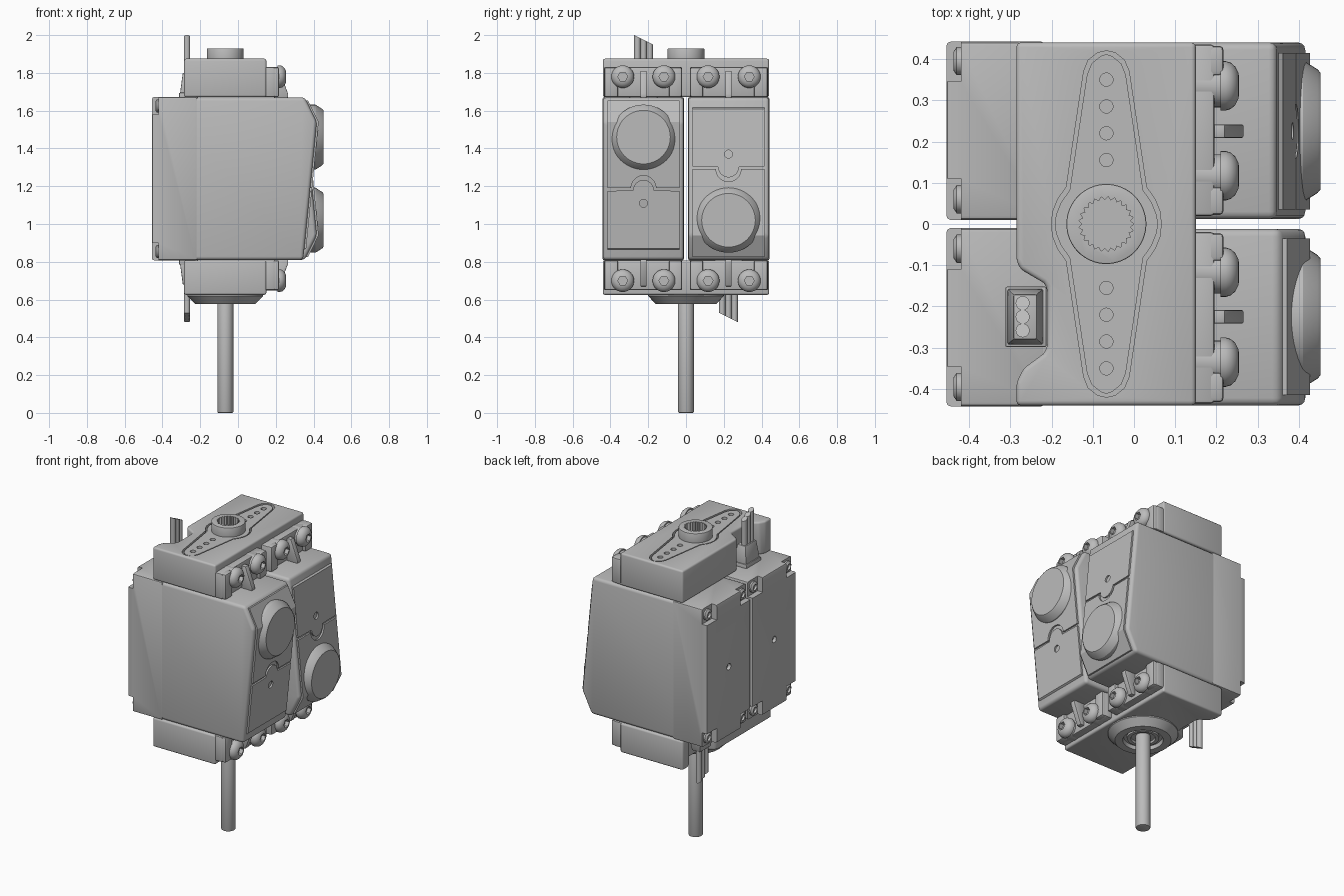
import bpy, bmesh
from math import pi, cos, sin, radians
from mathutils import Matrix, Vector

cube = bpy.data.objects.get("Cube")
if cube:
    bpy.data.objects.remove(cube, do_unlink=True)

grey = bpy.data.materials.new("plain grey")
grey.use_nodes = True
grey.diffuse_color = (0.5, 0.5, 0.5, 1)
grey.node_tree.nodes["Principled BSDF"].inputs["Base Color"].default_value = (0.5, 0.5, 0.5, 1)

AXIS_X = -0.067                     # shaft and horn axis
SERVO_Y = -0.225                    # middle of the first servo
FLIP = Matrix.Translation((0, 0, 2.48)) @ Matrix.Rotation(pi, 4, 'X')
parts = []


def finish(name, bm, bevel=0, segments=2):
    bmesh.ops.recalc_face_normals(bm, faces=bm.faces)
    if bevel:
        edges = [e for e in bm.edges if e.calc_face_angle(0) > radians(25)]
        bmesh.ops.bevel(bm, geom=edges, offset=bevel, segments=segments,
                        profile=0.5, affect='EDGES', clamp_overlap=True)
    mesh = bpy.data.meshes.new(name)
    bm.to_mesh(mesh)
    bm.free()
    mesh.materials.append(grey)
    obj = bpy.data.objects.new(name, mesh)
    bpy.context.collection.objects.link(obj)
    parts.append(obj)
    return obj


def place(axis, u, v, w):
    return {'x': (w, u, v), 'y': (u, w, v), 'z': (u, v, w)}[axis]


def prism_bm(outline, lo, hi, axis):
    bm = bmesh.new()
    low = [bm.verts.new(place(axis, u, v, lo)) for u, v in outline]
    high = [bm.verts.new(place(axis, u, v, hi)) for u, v in outline]
    bm.faces.new(low)
    bm.faces.new(high)
    for i in range(len(low)):
        j = (i + 1) % len(low)
        bm.faces.new((low[i], low[j], high[j], high[i]))
    return bm


def prism(name, outline, lo, hi, axis, bevel=0, segments=2):
    return finish(name, prism_bm(outline, lo, hi, axis), bevel, segments)


def box(name, x, y, z, bevel=0):
    return prism(name, [(x[0], y[0]), (x[1], y[0]), (x[1], y[1]), (x[0], y[1])], *z, 'z', bevel)


def arc(u, v, r, start=0, end=2 * pi, n=32, closed=False):
    steps = n if closed else n - 1
    return [(u + r * cos(start + (end - start) * i / steps),
             v + r * sin(start + (end - start) * i / steps)) for i in range(n)]


def rod(name, u, v, r, lo, hi, axis, n=24, bevel=0):
    return prism(name, arc(u, v, r, n=n, closed=True), lo, hi, axis, bevel)


def lathe(name, profile, u, v, axis, n=48):
    """Revolve (radius, height) points about a line parallel to an axis."""
    bm = bmesh.new()
    rings = [[bm.verts.new(place(axis, a, b, h)) for a, b in arc(u, v, r, n=n, closed=True)]
             for r, h in profile]
    for a, b in zip(rings, rings[1:]):
        for i in range(n):
            j = (i + 1) % n
            bm.faces.new((a[i], a[j], b[j], b[i]))
    bm.faces.new(rings[0])
    bm.faces.new(rings[-1])
    return finish(name, bm)


def cut(obj, *tools):
    for tool in tools:
        mod = obj.modifiers.new("cut", 'BOOLEAN')
        mod.object, mod.solver = tool, 'EXACT'
    graph = bpy.context.evaluated_depsgraph_get()
    mesh = bpy.data.meshes.new_from_object(obj.evaluated_get(graph))
    obj.modifiers.clear()
    obj.data = mesh
    for tool in tools:
        parts.remove(tool)
        bpy.data.objects.remove(tool, do_unlink=True)


def front_x(z):
    """Front surface of the servo: a long slope and a short one above it."""
    return 0.345 + (z - 0.81) / 0.73 * 0.072 if z <= 1.54 else 0.417 - (z - 1.54) / 0.13 * 0.064


def plate(name, outline):
    bm = prism_bm(outline, -0.03, 0.01, 'x')
    bmesh.ops.bisect_plane(bm, geom=bm.verts[:] + bm.edges[:] + bm.faces[:],
                           plane_co=Vector((0, 0, 1.54)), plane_no=Vector((0, 0, 1)))
    for v in bm.verts:
        if v.co.x > 0 and v.co.z < 0.86:
            v.co.z += 0.025
        v.co.x += front_x(v.co.z)
    return finish(name, bm)


def servo(side):
    # Case and back cover
    profile = [(-0.42, 0.81), (front_x(0.81), 0.81), (front_x(1.54), 1.54),
               (front_x(1.67), 1.67), (-0.42, 1.67)]
    prism(side + "_case", profile, -0.44, -0.012, 'y', 0.018, 3)
    cover = box(side + "_back_cover", (-0.455, -0.215), (-0.442, -0.01), (0.808, 1.672), 0.01)
    tools = [rod("hole", SERVO_Y, 1.24, 0.02, -0.5, -0.435, 'x')]
    for y, out in ((-0.395, -1), (-0.06, 1)):
        for z, up in ((0.855, -1), (1.625, 1)):
            ys, zs = sorted((y - out * 0.05, y + out * 0.06)), sorted((z - up * 0.045, z + up * 0.06))
            tools.append(box("notch", (-0.5, -0.42), ys, zs))
            lathe(side + "_case_screw", [(0.034, -0.415), (0.034, -0.43), (0.022, -0.438),
                  (0.018, -0.438), (0.016, -0.425)], y, z, 'x', 20)
    cut(cover, *tools)

    # Front plates divided by a seam with a round tongue
    left, right = -0.415, -0.035
    lower = plate(side + "_lower_plate", [(left, 0.845), (right, 0.845), (right, 1.175)]
                  + arc(SERVO_Y, 1.178, 0.055, 0, pi, 16) + [(left, 1.175)])
    cut(lower, rod("hole", SERVO_Y, 1.11, 0.021, 0.36, 0.5, 'x'))
    plate(side + "_upper_plate", [(right, 1.19), (right, 1.655), (left, 1.655), (left, 1.19)]
          + arc(SERVO_Y, 1.19, 0.066, pi, 0, 16))
    lathe(side + "_motor_bulge", [(0.172, 0.35), (0.172, 0.41), (0.15, 0.445), (0.142, 0.452)],
          SERVO_Y, 1.46, 'x')

    # Cable boot and three wires with a slanted end
    box(side + "_boot_base", (-0.312, -0.212), (-0.298, -0.152), (1.66, 1.695), 0.004)
    bm = prism_bm([(-0.307, -0.293), (-0.22, -0.293), (-0.22, -0.157), (-0.307, -0.157)], 1.69, 1.8, 'z')
    for v in bm.verts:
        if v.co.z > 1.75:
            v.co.x = -0.265 + (v.co.x + 0.265) * 0.65
            v.co.y = SERVO_Y + (v.co.y - SERVO_Y) * 0.8
    finish(side + "_cable_boot", bm, 0.004)
    for k in (-1, 0, 1):
        bm = prism_bm(arc(-0.27, SERVO_Y + k * 0.033, 0.017, n=16, closed=True), 1.75, 2.0, 'z')
        for v in bm.verts:
            if v.co.z > 1.9:
                v.co.z -= 0.5 * (v.co.y + 0.275)
        finish(side + "_wire", bm)


def bracket(side, top):
    # Block with a curved recess around the cable boot
    outline = [(-0.285, 0.44), (-0.285, -0.09), (-0.275, -0.11), (-0.22, -0.142), (-0.21, -0.155),
               (-0.21, -0.3), (-0.22, -0.315), (-0.268, -0.35), (-0.285, -0.385), (-0.285, -0.44),
               (0.15, -0.44), (0.15, 0.44)]
    block = prism(side + "_bracket", outline, 1.672, top, 'z', 0.014, 3)
    # Flange, bosses, screws and ribs
    for s in (-1, 1):
        def span(a, b):
            return sorted((s * a, s * b))
        box(side + "_flange", (0.13, 0.195), span(0.02, 0.435), (1.672, 1.83), 0.008)
        for y0, y1 in ((0.022, 0.09), (0.36, 0.432)):
            box(side + "_flange_end", (0.14, 0.217), span(y0, y1), (1.672, 1.83), 0.01)
        prism(side + "_rib", [(0.19, 1.67), (0.265, 1.67), (0.265, 1.69), (0.22, 1.81), (0.19, 1.81)],
              *span(0.209, 0.241), 'y', 0.003)
        for y in (0.117, 0.335):
            rod(side + "_boss", s * y, 1.78, 0.052, 0.14, 0.217, 'x', 32)
            screw = lathe(side + "_screw", [(0.06, 0.21), (0.06, 0.222), (0.056, 0.235),
                          (0.046, 0.246), (0.032, 0.253), (0.02, 0.255)], s * y, 1.78, 'x', 32)
            cut(screw, rod("socket", s * y, 1.78, 0.026, 0.23, 0.3, 'x', 6))
    return block


def horn_outline(grow):
    half = [(0.42, 0), (0.415, 0.022), (0.397, 0.044), (0.37, 0.055), (0.09, 0.097),
            (0.06, 0.118), (0.03, 0.13), (0, 0.133)]
    quarter = [(w + grow * (w > 0), y + grow * (y > 0)) for y, w in half]
    right = quarter + [(w, -y) for w, y in quarter[-2::-1]]
    loop = right + [(-w, y) for w, y in right[-2:0:-1]]
    return [(AXIS_X + w, y) for w, y in loop]


# Two servos side by side, the second turned over, each pair of ends held by a bracket
servo("front")
top_block = bracket("top", 1.875)
upright = len(parts)
servo("rear")
bracket("bottom", 1.855)
for obj in parts[upright:]:
    obj.data.transform(FLIP)

# Horn sunk into the top bracket, with a row of holes in each arm
cut(top_block, prism("recess", horn_outline(0), 1.845, 1.95, 'z'))
horn = prism("horn", horn_outline(-0.008), 1.835, 1.872, 'z')
tools = [rod("hole", AXIS_X, s * (0.155 + 0.065 * i), 0.016, 1.85, 1.9, 'z')
         for s in (-1, 1) for i in range(4)]
cut(horn, *tools)

# Splined hub with a screw hole in its floor
hub = rod("hub", AXIS_X, 0, 0.097, 1.84, 1.93, 'z', 64, 0.004)
teeth = [(AXIS_X + r * cos(a), r * sin(a)) for k in range(50)
         for r, a in [(0.058 if k % 2 else 0.067, k * pi / 25)]]
cut(hub, prism("spline", teeth, 1.875, 1.96, 'z'))
cut(hub, rod("hole", AXIS_X, 0, 0.035, 1.85, 1.95, 'z', 32))

# Bearing housing and output shaft below
lathe("bearing_housing", [(0.2, 0.64), (0.2, 0.618), (0.16, 0.577), (0.115, 0.577), (0.11, 0.6),
      (0.092, 0.6), (0.09, 0.588), (0.07, 0.588), (0.068, 0.602), (0.04, 0.602)], AXIS_X, 0, 'z', 64)
rod("output_shaft", AXIS_X, 0, 0.042, 0, 0.64, 'z', 40, 0.006)

# Smooth round surfaces, sharp edges kept
bpy.ops.object.select_all(action='DESELECT')
for obj in parts:
    obj.select_set(True)
bpy.context.view_layer.objects.active = parts[0]
bpy.ops.object.shade_smooth_by_angle(angle=radians(30))
